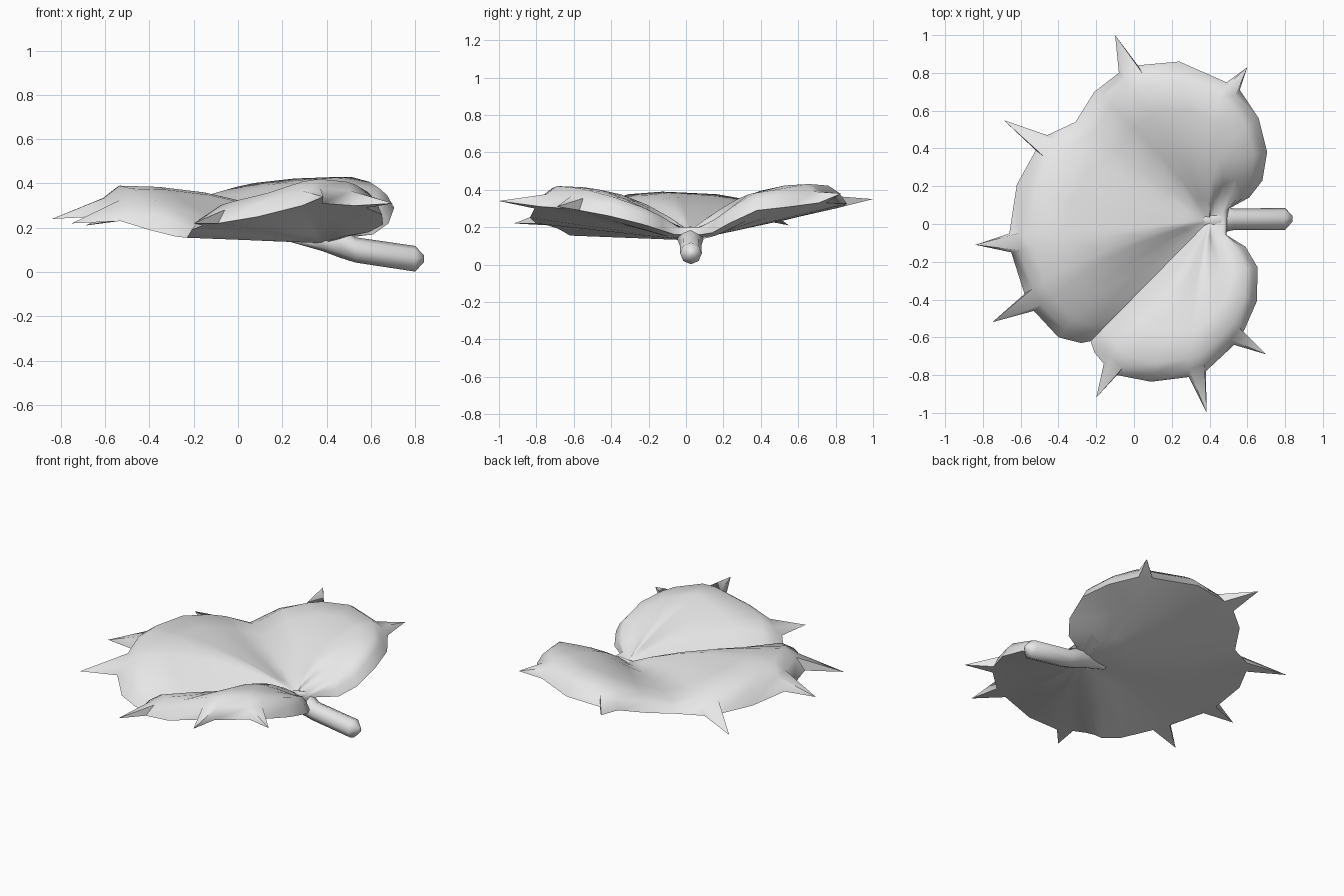
import bpy, math
from mathutils import Vector

cube = bpy.data.objects.get("Cube")
if cube:
    bpy.data.objects.remove(cube)

grey = bpy.data.materials.new("plain grey")
grey.use_nodes = True
colour = (0.8, 0.8, 0.8, 1)
grey.diffuse_color = colour
grey.node_tree.nodes["Principled BSDF"].inputs["Base Color"].default_value = colour


def make_object(name, verts, faces):
    mesh = bpy.data.meshes.new(name)
    mesh.from_pydata(verts, [], faces)
    mesh.materials.append(grey)
    obj = bpy.data.objects.new(name, mesh)
    bpy.context.collection.objects.link(obj)
    bpy.ops.object.select_all(action='DESELECT')
    obj.select_set(True)
    bpy.context.view_layer.objects.active = obj
    bpy.ops.object.mode_set(mode='EDIT')
    bpy.ops.mesh.select_all(action='SELECT')
    bpy.ops.mesh.normals_make_consistent(inside=False)
    bpy.ops.object.mode_set(mode='OBJECT')
    bpy.ops.object.shade_smooth_by_angle(angle=math.radians(62))
    return obj


# Rim of each lobe, counterclockwise; neighbouring lobes share a notch point
back_rim = [(.5, .08, .16), (.61, .14, .17), (.68, .23, .22), (.705, .38, .29),
            (.66, .56, .31), (.56, .71, .33), (.49, .75, .33), (.24, .86, .325),
            (.02, .84, .31), (-.08, .8, .3), (-.21, .7, .28), (-.31, .54, .24)]
side_rim = [(-.46, .47, .24), (-.52, .39, .24), (-.62, .21, .25), (-.66, -.05, .25),
            (-.65, -.15, .25), (-.58, -.37, .24), (-.53, -.46, .23),
            (-.4, -.6, .19), (-.28, -.63, .16), (-.23, -.62, .155)]
front_rim = [(-.21, -.68, .19), (-.16, -.74, .21), (-.09, -.8, .22), (.09, -.835, .25),
             (.29, -.81, .3), (.38, -.78, .31), (.53, -.64, .3), (.58, -.57, .29),
             (.65, -.41, .26), (.655, -.23, .215), (.59, -.12, .18), (.49, -.06, .16)]

# Lobe settings: rim, middle, height of the swollen edge, how sharply it swells
lobes = [(back_rim, Vector((.28, .45)), .1, .5),
         (side_rim, Vector((-.2, -.05)), .14, .7),
         (front_rim, Vector((.27, -.42)), .11, .4)]

# Tip of each thorn, keyed by the rim point at its root
thorn_tips = {5: (.6, .83, .38), 8: (-.1, 1, .35), 12: (-.69, .55, .21),
              15: (-.84, -.11, .24), 17: (-.75, -.52, .22), 23: (-.2, -.92, .22),
              26: (.385, -1, .34), 28: (.7, -.69, .31)}

hub = Vector((.4, .02))
top_z, bottom_z = .18, .13
shoulder = .12
top_steps = [0, .05, shoulder, .3, .5, .7, .87]
bottom_steps = [.35, .7]


def path_point(rim, centre, weight, u):
    """Curve from the rim, through the lobe, to the hub."""
    start = Vector(rim[:2])
    control = start.lerp(hub, .5).lerp(centre, weight * .7)
    return start * (1 - u) ** 2 + control * 2 * u * (1 - u) + hub * u * u


# Columns of points running from the rim to the hub, above and below
columns = []
for number, (rim_points, centre, lift, swell) in enumerate(lobes):
    first = 1 if number else 0
    count = len(rim_points) - 1 + first
    for k, rim in enumerate(rim_points):
        weight = math.sin(math.pi * (k + first) / count)
        weight = max(weight, 0) ** swell
        edge = .04 + (lift - .04) * weight
        column = []
        for u in top_steps:
            p = path_point(rim, centre, weight, u)
            if u <= shoulder:
                z = rim[2] + edge * math.sin(u / shoulder * math.pi / 2)
            else:
                fall = ((u - shoulder) / (1 - shoulder)) ** (1.8 + .5 * weight)
                z = top_z + (rim[2] + edge - top_z) * (1 - fall)
            column.append((p.x, p.y, z))
        for u in bottom_steps:
            p = path_point(rim, centre, weight, u)
            column.append((p.x, p.y, rim[2] + (bottom_z - rim[2]) * u))
        columns.append(column)

# Leaf skin with thorns drawn out of its edge
size = len(columns[0])
tops = len(top_steps)
verts = [p for column in columns for p in column]
top_hub = len(verts)
verts += [(hub.x, hub.y, top_z), (hub.x, hub.y, bottom_z)]
bottom_hub = top_hub + 1
faces = []
for i in range(len(columns)):
    a, b = i * size, (i + 1) % len(columns) * size
    thorn = i in thorn_tips
    for j in range(1 if thorn else 0, tops - 1):
        faces.append((a + j, b + j, b + j + 1, a + j + 1))
    faces.append((a + tops - 1, b + tops - 1, top_hub))
    under = [0] + list(range(tops, size))
    for j, k in zip(under, under[1:]):
        faces.append((a + j, a + k, b + k, b + j))
    faces.append((a + size - 1, bottom_hub, b + size - 1))
    if thorn:
        loop = [a, b, b + 1, a + 1]
        tip = len(verts)
        verts.append(thorn_tips[i])
        for p, q in zip(loop, loop[1:] + loop[:1]):
            faces.append((p, q, tip))
make_object("lobed_leaf", verts, faces)

# Stem: rings of (x, z, radius) swept along x, flared into the leaf, with a blunt pointed end
sides = 8
rings = [(.24, .15, .015), (.38, .145, .05), (.46, .135, .07), (.53, .1, .057),
         (.8, .06, .058), (.84, .06, .015)]
verts, faces = [], []
for n, (x, z, radius) in enumerate(rings):
    for s in range(sides):
        turn = math.tau * s / sides
        verts.append((x, .02 + .01 * n / len(rings) + radius * math.cos(turn),
                      z + radius * math.sin(turn)))
for n in range(len(rings) - 1):
    for s in range(sides):
        t = (s + 1) % sides
        faces.append((n * sides + s, n * sides + t, (n + 1) * sides + t, (n + 1) * sides + s))
faces.append(tuple(range(sides)))
faces.append(tuple(range(len(verts) - sides, len(verts))))
make_object("stem", verts, faces)
